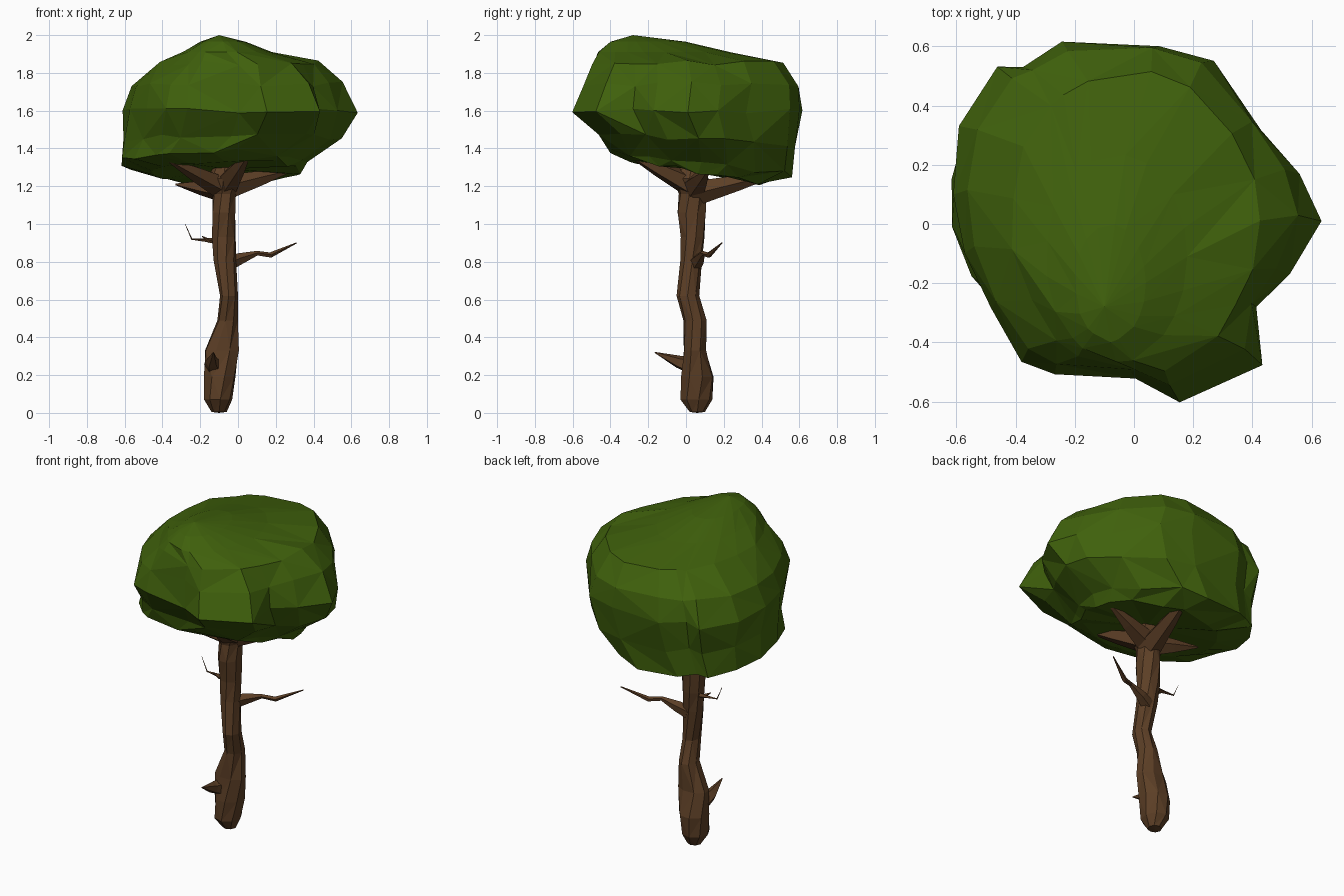
import bpy, bmesh, math, random
from mathutils import Vector

if "Cube" in bpy.data.objects:
    bpy.data.objects.remove(bpy.data.objects["Cube"])

random.seed(4)


def material(name, rgb):
    m = bpy.data.materials.new(name)
    m.diffuse_color = (*rgb, 1)
    m.use_nodes = True
    m.node_tree.nodes["Principled BSDF"].inputs["Base Color"].default_value = m.diffuse_color
    return m


BARK = material("bark_brown", (0.107, 0.049, 0.019))
LEAF = material("leaf_green", (0.05, 0.118, 0.0035))


def loft(name, rings, mat, start=None, end=None):
    """Skin a list of equal-length point rings, closing the ends with fans."""
    bm = bmesh.new()
    vr = [[bm.verts.new(p) for p in r] for r in rings]
    n = len(vr[0])
    for k, (a, b) in enumerate(zip(vr, vr[1:])):
        for i in range(n):
            j = (i + 1) % n
            if (i + k) % 2:
                tris = (a[i], a[j], b[j]), (a[i], b[j], b[i])
            else:
                tris = (a[i], a[j], b[i]), (a[j], b[j], b[i])
            for t in tris:
                bm.faces.new(t)
    for ring, tip in ((vr[0], start), (vr[-1], end)):
        c = bm.verts.new(tip if tip else sum((v.co for v in ring), Vector()) / n)
        for i in range(n):
            bm.faces.new((ring[i], ring[(i + 1) % n], c))
    bmesh.ops.recalc_face_normals(bm, faces=bm.faces)
    me = bpy.data.meshes.new(name)
    bm.to_mesh(me)
    bm.free()
    me.materials.append(mat)
    ob = bpy.data.objects.new(name, me)
    bpy.context.collection.objects.link(ob)


def limb(name, path, sides=5):
    """Tapered tube along (x, y, z, radius) points."""
    pts = [Vector(p[:3]) for p in path]
    rings = []
    for k, p in enumerate(path):
        d = (pts[min(k + 1, len(pts) - 1)] - pts[max(k - 1, 0)]).normalized()
        side = d.cross(Vector((0.1, 0.2, 1))).normalized()
        up = side.cross(d)
        rings.append([pts[k] + p[3] * (side * math.cos(a) + up * math.sin(a))
                      for a in (math.tau * i / sides for i in range(sides))])
    loft(name, rings, BARK)


# Trunk: z, x range, y range
trunk = [(0.005, -.14, -.06, .02, .10), (.07, -.18, -.03, -.03, .14),
         (.19, -.185, -.01, -.03, .15), (.33, -.18, .01, -.015, .11),
         (.49, -.11, .0, -.015, .11), (.62, -.095, .0, -.05, .07),
         (.81, -.13, -.01, -.03, .085), (.93, -.14, -.01, -.03, .10),
         (1.06, -.14, -.01, -.05, .11), (1.16, -.135, -.01, -.04, .11),
         (1.24, -.16, .02, -.07, .12), (1.33, -.12, -.02, -.02, .08)]
rings = []
for k, (z, x0, x1, y0, y1) in enumerate(trunk):
    rings.append([((x0 + x1) / 2 + (x1 - x0) / 2 * math.cos(a),
                   (y0 + y1) / 2 + (y1 - y0) / 2 * math.sin(a), z)
                  for a in (math.tau * i / 8 + k * 0.15 for i in range(8))])
loft("trunk", rings, BARK, start=(-.1, .06, 0))

# Main boughs fanning out under the crown
for i, (tip, z0) in enumerate([((-.39, -.24, 1.35), 1.19), ((.07, -.34, 1.39), 1.20),
                               ((.30, .12, 1.29), 1.19), ((-.33, .16, 1.21), 1.18),
                               ((.02, .53, 1.28), 1.16)]):
    root = Vector((-.07, .04, z0))
    mid = root.lerp(Vector(tip), 0.5)
    limb(f"bough_{i + 1}", [(*root, .07), (*mid, .042), (*tip, .005)])

# Twigs on the trunk
limb("right_twig", [(-.05, .05, .79, .04), (.01, .07, .815, .032), (.10, .09, .845, .013),
                    (.17, .12, .835, .015), (.31, .19, .90, .003)])
limb("left_twig", [(-.10, .05, .91, .02), (-.17, .05, .915, .01),
                   (-.245, .05, .92, .004), (-.28, .05, 1.0, .001)], 4)
limb("left_twig_spur", [(-.15, .04, .91, .012), (-.19, .03, .935, .002)], 4)
limb("low_stub", [(-.13, .03, .25, .05), (-.14, -.04, .27, .035), (-.13, -.165, .32, .003)])

# Crown: the plan outline at mid height, easing to ellipses above and below
outline = [(-.63, .1), (-.60, .33), (-.48, .53), (-.38, .54), (-.25, .615), (.08, .61),
           (.27, .55), (.43, .32), (.57, .17), (.63, .01), (.53, -.17), (.42, -.28),
           (.44, -.48), (.15, -.61), (0, -.52), (-.28, -.51), (-.39, -.47),
           (-.49, -.29), (-.59, -.1)]
# z, x range, y range, backward tilt, weight of the outline
levels = [(1.285, -.46, .33, -.30, .42, .18, 0), (1.335, -.63, .37, -.42, .57, .13, .2),
          (1.45, -.62, .55, -.47, .59, .05, .5), (1.60, -.62, .63, -.61, .615, 0, 1),
          (1.74, -.57, .55, -.56, .605, 0, .6), (1.85, -.42, .43, -.51, .52, 0, .2),
          (1.91, -.30, .18, -.47, .24, 0, 0), (1.965, -.2, .04, -.40, .0, 0, 0)]
crown = []
for z, x0, x1, y0, y1, tilt, w in levels:
    ring = []
    for ox, oy in outline:
        u = Vector(((ox / .63), (oy - .0025) / .6125))
        u = u.normalized().lerp(u, w)
        x = (x0 + x1) / 2 + (x1 - x0) / 2 * u.x
        y = (y0 + y1) / 2 + (y1 - y0) / 2 * u.y
        ring.append((x * random.uniform(.98, 1.01), y * random.uniform(.98, 1.005),
                     z - tilt * y + random.uniform(-.015, .015) * (z < 1.9)))
    crown.append(ring)
loft("crown", crown, LEAF, start=(-.05, .05, 1.29), end=(-.1, -.28, 2.0))
